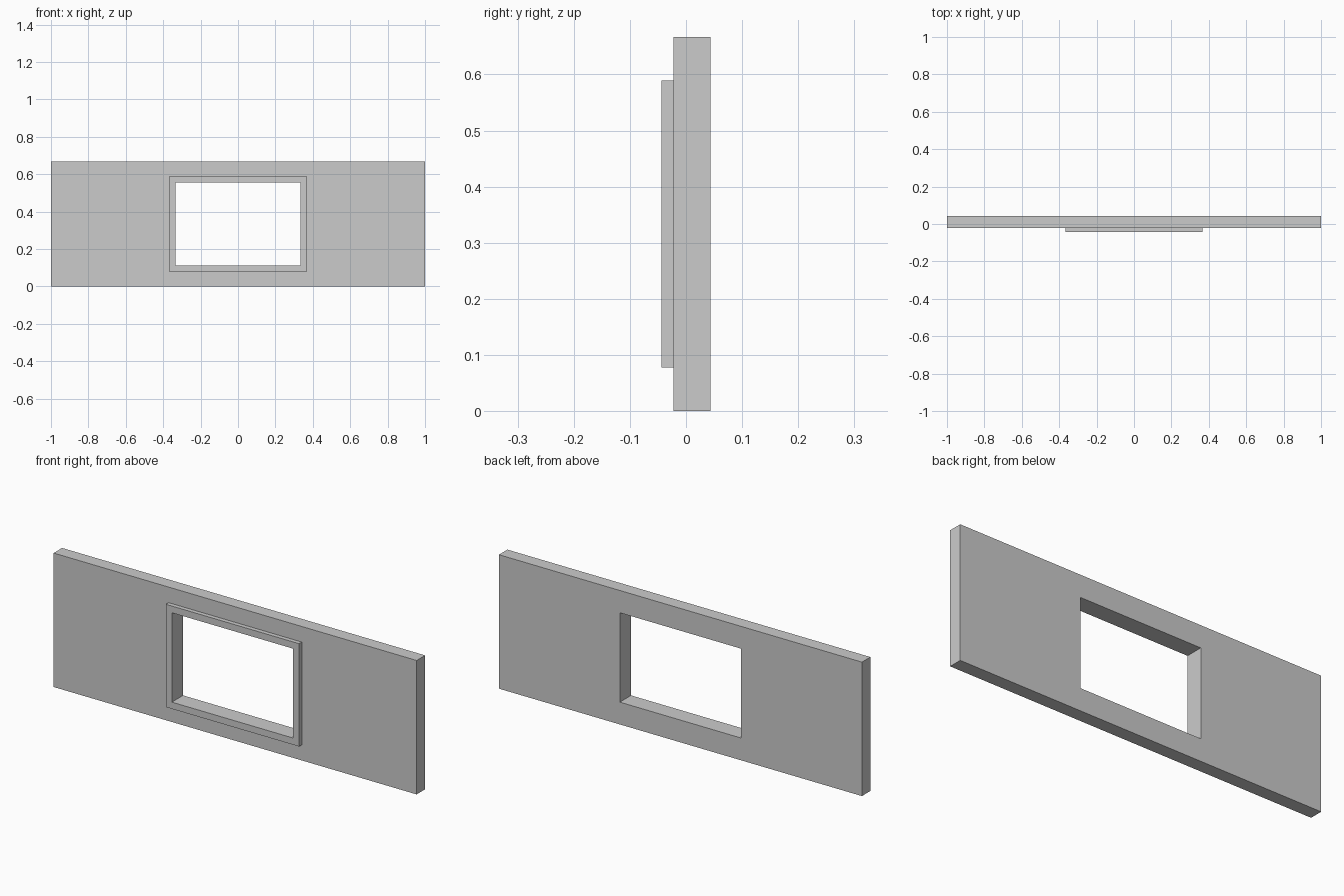
import bpy
import bmesh

if "Cube" in bpy.data.objects:
    bpy.data.objects.remove(bpy.data.objects["Cube"])

MID_Z = 0.334
WALL = (1.0, 0.3335)        # half width, half height
TRIM = (0.367, 0.256)
OPENING = (0.3335, 0.2225)
BACK, FRONT, TRIM_FRONT = 0.044, -0.0225, -0.044


def rect_loop(bm, half, y):
    """Four corners of an upright rectangle at depth y."""
    w, h = half
    return [bm.verts.new((sx * w, y, MID_Z + sz * h))
            for sx, sz in ((-1, -1), (1, -1), (1, 1), (-1, 1))]


# Cross-section walked around the wall: back, outer edge, front, raised trim, reveal
section = [(OPENING, BACK), (WALL, BACK), (WALL, FRONT),
           (TRIM, FRONT), (TRIM, TRIM_FRONT), (OPENING, TRIM_FRONT)]

bm = bmesh.new()
loops = [rect_loop(bm, half, y) for half, y in section]
for a, b in zip(loops, loops[1:] + loops[:1]):
    for i in range(4):
        j = (i + 1) % 4
        bm.faces.new((a[i], a[j], b[j], b[i]))
bmesh.ops.translate(bm, verts=bm.verts, vec=(0, 0, WALL[1] - MID_Z))
bmesh.ops.recalc_face_normals(bm, faces=bm.faces)

# Wall panel with window opening and trim
mesh = bpy.data.meshes.new("wall_with_window_trim")
bm.to_mesh(mesh)
bm.free()
wall = bpy.data.objects.new("wall_with_window_trim", mesh)
bpy.context.collection.objects.link(wall)
